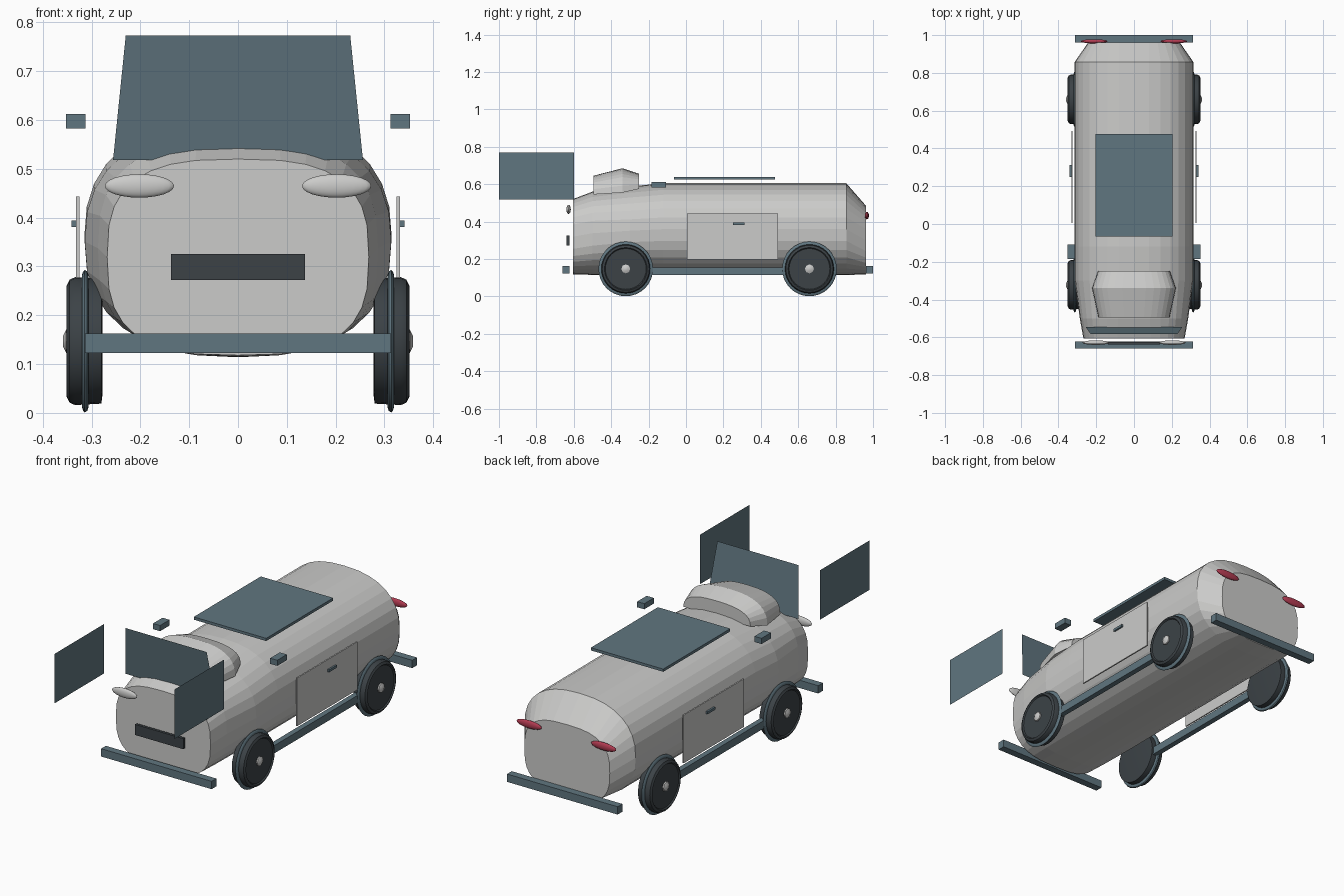
import bpy, bmesh, math
from mathutils import Matrix

if "Cube" in bpy.data.objects:
    bpy.data.objects.remove(bpy.data.objects["Cube"])


def material(name, rgb):
    m = bpy.data.materials.new(name)
    m.diffuse_color = (*rgb, 1)
    m.use_nodes = True
    m.node_tree.nodes["Principled BSDF"].inputs["Base Color"].default_value = m.diffuse_color
    return m


GRAY = material("light gray", (0.60, 0.60, 0.59))
TEAL = material("slate teal", (0.117, 0.180, 0.215))
DARK = material("charcoal", (0.045, 0.055, 0.062))
RED = material("red", (0.45, 0.045, 0.085))


def finish(name, bm, mat, smooth=None):
    bmesh.ops.recalc_face_normals(bm, faces=bm.faces)
    me = bpy.data.meshes.new(name)
    bm.to_mesh(me)
    bm.free()
    me.materials.append(mat)
    ob = bpy.data.objects.new(name, me)
    bpy.context.collection.objects.link(ob)
    if smooth:
        bpy.ops.object.select_all(action='DESELECT')
        ob.select_set(True)
        bpy.context.view_layer.objects.active = ob
        bpy.ops.object.shade_smooth_by_angle(angle=math.radians(smooth))
    return ob


def box(name, x, y, z, mat):
    bm = bmesh.new()
    size = [b - a for a, b in (x, y, z)]
    mid = [(a + b) / 2 for a, b in (x, y, z)]
    bmesh.ops.create_cube(bm, size=1, matrix=Matrix.Translation(mid) @ Matrix.Diagonal((*size, 1)))
    return finish(name, bm, mat)


def sheet(name, corners, mat):
    bm = bmesh.new()
    bm.faces.new([bm.verts.new(c) for c in corners])
    return finish(name, bm, mat)


def ellipsoid(name, centre, radii, mat):
    bm = bmesh.new()
    bmesh.ops.create_uvsphere(bm, u_segments=24, v_segments=12, radius=1,
                              matrix=Matrix.Translation(centre) @ Matrix.Diagonal((*radii, 1)))
    return finish(name, bm, mat, 40)


def spow(v, p):
    return math.copysign(abs(v) ** p, v)


def loft(name, sections, mat, count=32, arch=False):
    """Skin rounded sections (y, half width, bottom, top, squareness) along y."""
    bm = bmesh.new()
    rings = []
    for y, a, z0, z1, n in sections:
        ring = []
        for i in range(count):
            t = math.pi * i / (count - 1) if arch else 2 * math.pi * i / count
            zc, b = (z0, z1 - z0) if arch else ((z0 + z1) / 2, (z1 - z0) / 2)
            ring.append(bm.verts.new((a * spow(math.cos(t), 2 / n), y, zc + b * spow(math.sin(t), 2 / n))))
        rings.append(ring)
    for r, s in zip(rings, rings[1:]):
        for i in range(count):
            j = (i + 1) % count
            bm.faces.new((r[i], r[j], s[j], s[i]))
    bm.faces.new(rings[0])
    bm.faces.new(rings[-1])
    return finish(name, bm, mat)


def lathe(name, profile, side, y, z, mat, segments=32):
    """Spin (x, radius) points around the wheel axle."""
    bm = bmesh.new()
    rings = []
    for x, r in profile:
        rings.append([bm.verts.new((side * x, y + r * math.cos(2 * math.pi * i / segments),
                                    z + r * math.sin(2 * math.pi * i / segments))) for i in range(segments)])
    for r, s in zip(rings, rings[1:]):
        for i in range(segments):
            j = (i + 1) % segments
            bm.faces.new((r[i], r[j], s[j], s[i]))
    bm.faces.new(rings[0])
    bm.faces.new(rings[-1])
    return finish(name, bm, mat, 30)


# Main shell and the raised cowl on its front
loft("body", [(-0.605, 0.268, 0.118, 0.52, 2.9), (-0.50, 0.287, 0.115, 0.56, 2.7),
              (-0.30, 0.314, 0.114, 0.588, 2.4), (-0.12, 0.315, 0.114, 0.605, 2.4),
              (0.857, 0.315, 0.114, 0.605, 2.4), (0.962, 0.242, 0.118, 0.485, 2.9)], GRAY)
loft("cowl", [(-0.495, 0.188, 0.545, 0.645, 2.6), (-0.34, 0.222, 0.555, 0.685, 2.6),
              (-0.25, 0.190, 0.575, 0.655, 2.6)], GRAY, count=17, arch=True)

# Glass sheets and roof panel
sheet("windshield", [(-0.256, -0.545, 0.518), (0.256, -0.545, 0.518),
                     (0.230, -0.582, 0.773), (-0.230, -0.582, 0.773)], TEAL)
box("roof_panel", (-0.205, 0.205), (-0.065, 0.477), (0.625, 0.639), TEAL)

# Bumpers and grille
box("front_bumper", (-0.313, 0.313), (-0.66, -0.622), (0.123, 0.163), TEAL)
box("rear_bumper", (-0.313, 0.313), (0.962, 1.0), (0.123, 0.163), TEAL)
box("grille", (-0.137, 0.137), (-0.638, -0.624), (0.272, 0.326), DARK)


def pair(a, b, s):
    return tuple(sorted((s * a, s * b)))


for s, label in ((-1, "left"), (1, "right")):
    sheet(label + "_side_window", [(s * 0.34, -1, 0.517), (s * 0.34, -0.6, 0.517),
                                   (s * 0.34, -0.6, 0.77), (s * 0.34, -1, 0.77)], TEAL)
    # Doors, handles, mirrors, sills
    box(label + "_door", pair(0.325, 0.332, s), (0.005, 0.493), (0.197, 0.443), GRAY)
    box(label + "_door_handle", pair(0.331, 0.341, s), (0.25, 0.312), (0.381, 0.394), TEAL)
    box(label + "_mirror", pair(0.312, 0.352, s), (-0.185, -0.108), (0.583, 0.612), TEAL)
    box(label + "_sill", pair(0.288, 0.316, s), (-0.22, 0.56), (0.115, 0.155), TEAL)
    # Lamps
    ellipsoid(label + "_headlight", (s * 0.202, -0.628, 0.465), (0.071, 0.012, 0.024), GRAY)
    ellipsoid(label + "_tail_light", (s * 0.211, 0.967, 0.432), (0.071, 0.011, 0.02), RED)
    # Wheels
    for y, end in ((-0.322, "front"), (0.66, "rear")):
        n = f"{label}_{end}_"
        lathe(n + "tyre", [(0.278, 0.112), (0.280, 0.128), (0.334, 0.131), (0.345, 0.126),
                           (0.351, 0.114), (0.345, 0.109), (0.345, 0.02)], s, y, 0.147, DARK)
        lathe(n + "wheel_band", [(0.306, 0.135), (0.309, 0.143), (0.314, 0.146),
                                 (0.317, 0.143), (0.320, 0.135)], s, y, 0.147, TEAL)
        lathe(n + "hub", [(0.340, 0.024), (0.352, 0.024), (0.359, 0.010)], s, y, 0.147, GRAY, 8)
